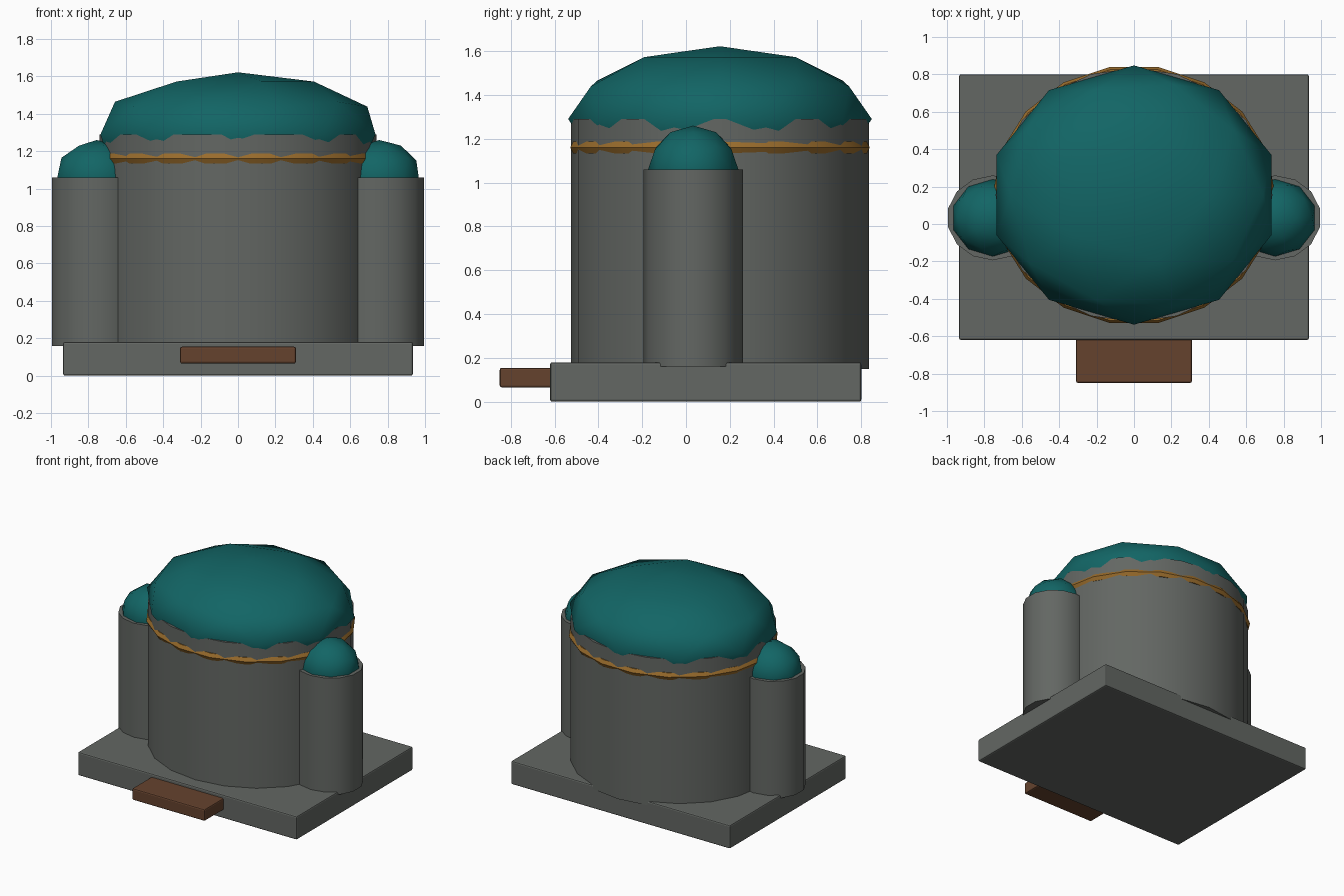
import bpy, math

if "Cube" in bpy.data.objects:
    bpy.data.objects.remove(bpy.data.objects["Cube"])


def mat(name, rgb):
    m = bpy.data.materials.new(name)
    m.diffuse_color = (*rgb, 1)
    m.use_nodes = True
    m.node_tree.nodes["Principled BSDF"].inputs["Base Color"].default_value = m.diffuse_color
    return m


stone = mat("grey stone", (0.125, 0.135, 0.125))
teal = mat("teal roof", (0.006, 0.13, 0.13))
gold = mat("dull gold", (0.32, 0.15, 0.025))
wood = mat("brown wood", (0.13, 0.055, 0.027))


def finish(name, m, smooth=True):
    ob = bpy.context.object
    ob.name = name
    ob.data.materials.append(m)
    if smooth:
        bpy.ops.object.transform_apply(location=False, rotation=False, scale=True)
        bpy.ops.object.shade_smooth_by_angle(angle=math.radians(40))
    return ob


def box(name, lo, hi, m):
    bpy.ops.mesh.primitive_cube_add(size=1, location=[(a + b) / 2 for a, b in zip(lo, hi)])
    bpy.context.object.scale = [b - a for a, b in zip(lo, hi)]
    bpy.ops.object.transform_apply(location=False, rotation=False, scale=True)
    ob = finish(name, m, False)
    bev = ob.modifiers.new("bevel", 'BEVEL')
    bev.width, bev.segments = 0.01, 2


def drum(name, x, y, rx, ry, z0, z1, sides):
    bpy.ops.mesh.primitive_cylinder_add(vertices=sides, radius=1, depth=z1 - z0,
                                        location=(x, y, (z0 + z1) / 2))
    bpy.context.object.scale = (rx, ry, 1)
    finish(name, stone)


def dome(name, x, y, z, rx, ry, h):
    bpy.ops.mesh.primitive_ico_sphere_add(subdivisions=2, radius=1, location=(x, y, z))
    bpy.context.object.scale = (rx, ry, h)
    finish(name, teal)


# base slab and entrance step
box("base_slab", (-0.935, -0.62, 0), (0.935, 0.80, 0.18), stone)
box("front_step", (-0.31, -0.85, 0.065), (0.31, -0.58, 0.155), wood)

# main hall with its dome
drum("main_drum", 0, 0.155, 0.74, 0.68, 0.15, 1.29, 20)
dome("main_dome", 0, 0.155, 1.29, 0.773, 0.693, 0.332)

# trim band round the hall
bpy.ops.mesh.primitive_torus_add(major_segments=18, minor_segments=6, major_radius=0.98,
                                 minor_radius=0.041, location=(0, 0.155, 1.16))
bpy.context.object.scale = (0.74, 0.68, 0.75)
finish("trim_band", gold)

# side turrets
for side, s in (("left", -1), ("right", 1)):
    drum(side + "_turret", s * 0.755, 0.033, 0.245, 0.227, 0.16, 1.06, 14)
    dome(side + "_turret_dome", s * 0.755, 0.033, 1.06, 0.222, 0.206, 0.2)
